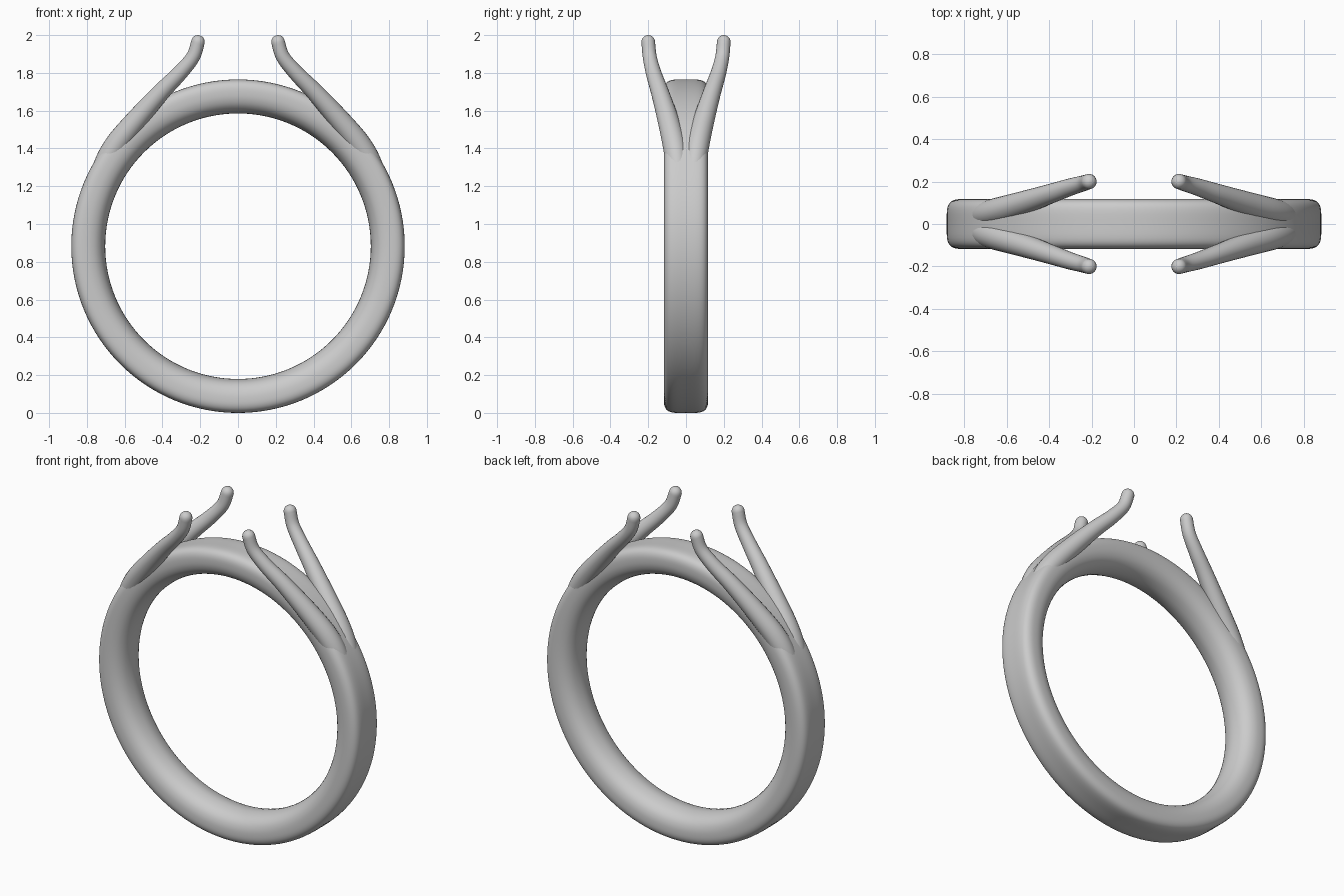
import bpy, math
from mathutils import Vector

if "Cube" in bpy.data.objects:
    bpy.data.objects.remove(bpy.data.objects["Cube"])

CENTRE_Z = 0.8825


def smooth_path(pts, steps, closed=False):
    """Catmull-Rom interpolation through points of any dimension."""
    n = len(pts)
    get = (lambda i: Vector(pts[i % n])) if closed else (lambda i: Vector(pts[max(0, min(n - 1, i))]))
    out = []
    for i in range(n if closed else n - 1):
        a, b, c, d = (get(i + k) for k in (-1, 0, 1, 2))
        for s in range(steps):
            t = s / steps
            out.append(0.5 * (2 * b + (c - a) * t + (2 * a - 5 * b + 4 * c - d) * t * t
                              + (3 * b - a - 3 * c + d) * t ** 3))
    if not closed:
        out.append(get(n - 1))
    return out


def loft(name, rings, closed=False):
    """Skin a list of equal-sized vertex rings."""
    m, n = len(rings[0]), len(rings)
    verts = [v for r in rings for v in r]
    faces = []
    for i in range(n if closed else n - 1):
        for j in range(m):
            a, b = i * m, ((i + 1) % n) * m
            k = (j + 1) % m
            faces.append((a + j, a + k, b + k, b + j))
    if not closed:
        faces += [tuple(range(m))[::-1], tuple(range((n - 1) * m, n * m))]
    mesh = bpy.data.meshes.new(name)
    mesh.from_pydata(verts, [], faces)
    obj = bpy.data.objects.new(name, mesh)
    bpy.context.collection.objects.link(obj)
    bpy.ops.object.select_all(action='DESELECT')
    bpy.context.view_layer.objects.active = obj
    obj.select_set(True)
    bpy.ops.object.mode_set(mode='EDIT')
    bpy.ops.mesh.select_all(action='SELECT')
    bpy.ops.mesh.normals_make_consistent(inside=False)
    bpy.ops.object.mode_set(mode='OBJECT')
    bpy.ops.object.shade_smooth_by_angle(angle=math.radians(50))
    return obj


# Band: flat outside with rounded edges, domed inside (y, radius)
half = [(0.065, 0.8815), (0.098, 0.870), (0.114, 0.845), (0.117, 0.81),
        (0.112, 0.775), (0.095, 0.742), (0.06, 0.716)]
profile = [(0, 0.8825)] + half + [(0, 0.703)] + [(-y, r) for y, r in reversed(half)]
section = smooth_path(profile, 3, closed=True)
SEG = 128
rings = []
for i in range(SEG):
    a = math.tau * i / SEG
    rings.append([(r * math.cos(a), y, CENTRE_Z + r * math.sin(a)) for y, r in section])
loft("ring_band", rings, closed=True)

# Prongs: tapered tubes splitting from the shoulders (x, y, z, radius)
path = [(0.745, 0.030, 1.18, 0.050), (0.705, 0.045, 1.31, 0.060), (0.640, 0.063, 1.425, 0.062),
        (0.530, 0.097, 1.560, 0.056), (0.405, 0.139, 1.700, 0.047), (0.307, 0.172, 1.800, 0.041),
        (0.238, 0.192, 1.885, 0.037), (0.212, 0.200, 1.964, 0.036)]


def prong_rings(sx, sy):
    pts = smooth_path(path, 6)
    centres = [Vector((p[0] * sx, p[1] * sy, p[2])) for p in pts]
    radii = [p[3] for p in pts]
    # rounded tip
    tip, r = centres[-1].copy(), radii[-1]
    for k in range(1, 7):
        a = math.radians(14.5 * k)
        centres.append(tip + Vector((0, 0, r * math.sin(a))))
        radii.append(r * math.cos(a))
    out = []
    for i, c in enumerate(centres):
        t = (centres[min(i + 1, len(centres) - 1)] - centres[max(i - 1, 0)]).normalized()
        u = Vector((0, 1, 0)).cross(t).normalized()
        v = t.cross(u)
        out.append([c + radii[i] * (math.cos(w) * u + math.sin(w) * v)
                    for w in (math.tau * j / 24 for j in range(24))])
    return out


for sx, side in ((-1, "left"), (1, "right")):
    for sy, face in ((-1, "front"), (1, "back")):
        loft(f"prong_{face}_{side}", prong_rings(sx, sy))
